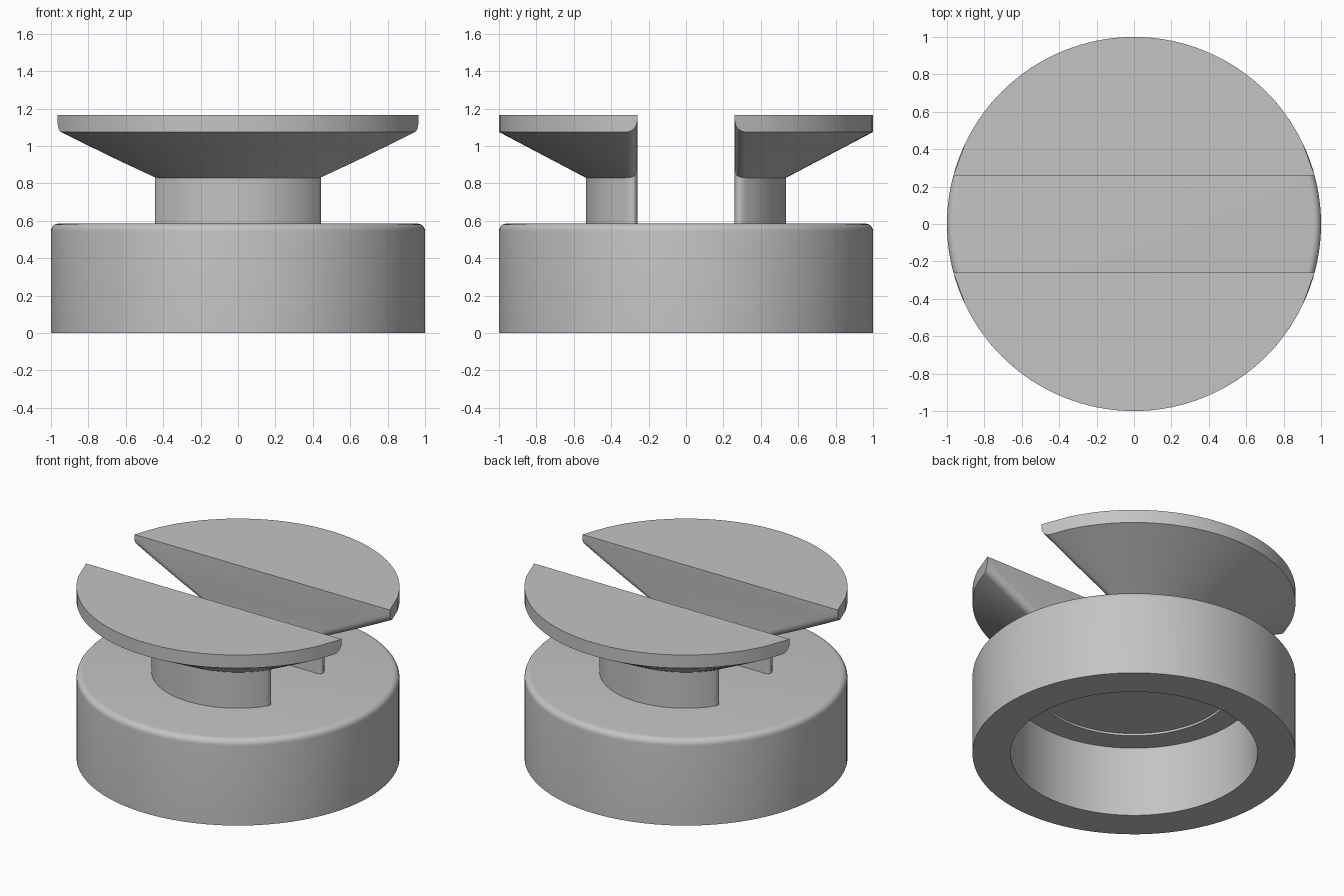
import bpy, bmesh, math

cube = bpy.data.objects.get("Cube")
if cube:
    bpy.data.objects.remove(cube, do_unlink=True)

grey = bpy.data.materials.new("plain grey")
grey.use_nodes = True
COLOUR = (0.55, 0.55, 0.55, 1)
grey.diffuse_color = COLOUR
grey.node_tree.nodes["Principled BSDF"].inputs["Base Color"].default_value = COLOUR


def finish(bm, name):
    bmesh.ops.recalc_face_normals(bm, faces=bm.faces)
    mesh = bpy.data.meshes.new(name)
    bm.to_mesh(mesh)
    bm.free()
    mesh.materials.append(grey)
    ob = bpy.data.objects.new(name, mesh)
    bpy.context.collection.objects.link(ob)
    bpy.ops.object.select_all(action='DESELECT')
    ob.select_set(True)
    bpy.context.view_layer.objects.active = ob
    bpy.ops.object.shade_smooth_by_angle(angle=math.radians(25))
    return ob


# Base: hollow round cap with a rounded top rim and a shallow step in its ceiling
TOP, FILLET = 0.585, 0.04
rim = [(1 - FILLET + FILLET * math.cos(a), TOP - FILLET + FILLET * math.sin(a))
       for a in (math.pi / 2 * i / 6 for i in range(7))]
profile = [(0, 0.495), (0.61, 0.495), (0.61, 0.48), (0.765, 0.48),
           (0.765, 0), (1, 0)] + rim + [(0, TOP)]
bm = bmesh.new()
verts = [bm.verts.new((r, 0, z)) for r, z in profile]
edges = [bm.edges.new(pair) for pair in zip(verts, verts[1:])]
bmesh.ops.spin(bm, geom=verts + edges, cent=(0, 0, 0), axis=(0, 0, 1),
               angle=math.tau, steps=128)
bmesh.ops.remove_doubles(bm, verts=bm.verts, dist=1e-4)
finish(bm, "base_cap")

# Clamp jaws: neck and flared head, cut flat along the slot
SLOT, NECK, ARC, CONE = 0.26, 0.535, 40, 10
FLARE_LOW, FLARE_HIGH, HEAD_TOP = 0.83, 1.075, 1.165
levels = [(NECK, TOP)]
for i in range(CONE + 1):
    t = i / CONE
    levels.append((NECK + (1 - NECK) * t, FLARE_LOW + (FLARE_HIGH - FLARE_LOW) * t))
levels.append((1, HEAD_TOP))
# wider end cells leave room for the rounded slot edges
steps = [0] + [0.07 + 0.86 * i / ARC for i in range(ARC + 1)] + [1]


def jaw(name, side):
    bm = bmesh.new()
    rows = []
    for r, z in levels:
        start = math.asin(SLOT / r)
        angles = [start + (math.pi - 2 * start) * t for t in steps]
        rows.append([bm.verts.new((r * math.cos(a), side * r * math.sin(a), z))
                     for a in angles])
    for low, high in zip(rows, rows[1:]):
        for i in range(len(steps) - 1):
            bm.faces.new((low[i], low[i + 1], high[i + 1], high[i]))
    bm.faces.new(rows[0])
    bm.faces.new(rows[-1])
    bm.faces.new([row[0] for row in rows] + [row[-1] for row in reversed(rows)])
    bmesh.ops.recalc_face_normals(bm, faces=bm.faces)
    # round the slot edges of the neck and flare, up to the rim
    soft = [bm.edges.get((low[k], high[k])) for k in (0, -1)
            for low, high in zip(rows[:-1], rows[1:-1])]
    bmesh.ops.bevel(bm, geom=soft, offset=0.058, offset_type='OFFSET', segments=6,
                    profile=0.5, affect='EDGES', clamp_overlap=False)
    finish(bm, name)


jaw("front_jaw", -1)
jaw("back_jaw", 1)
